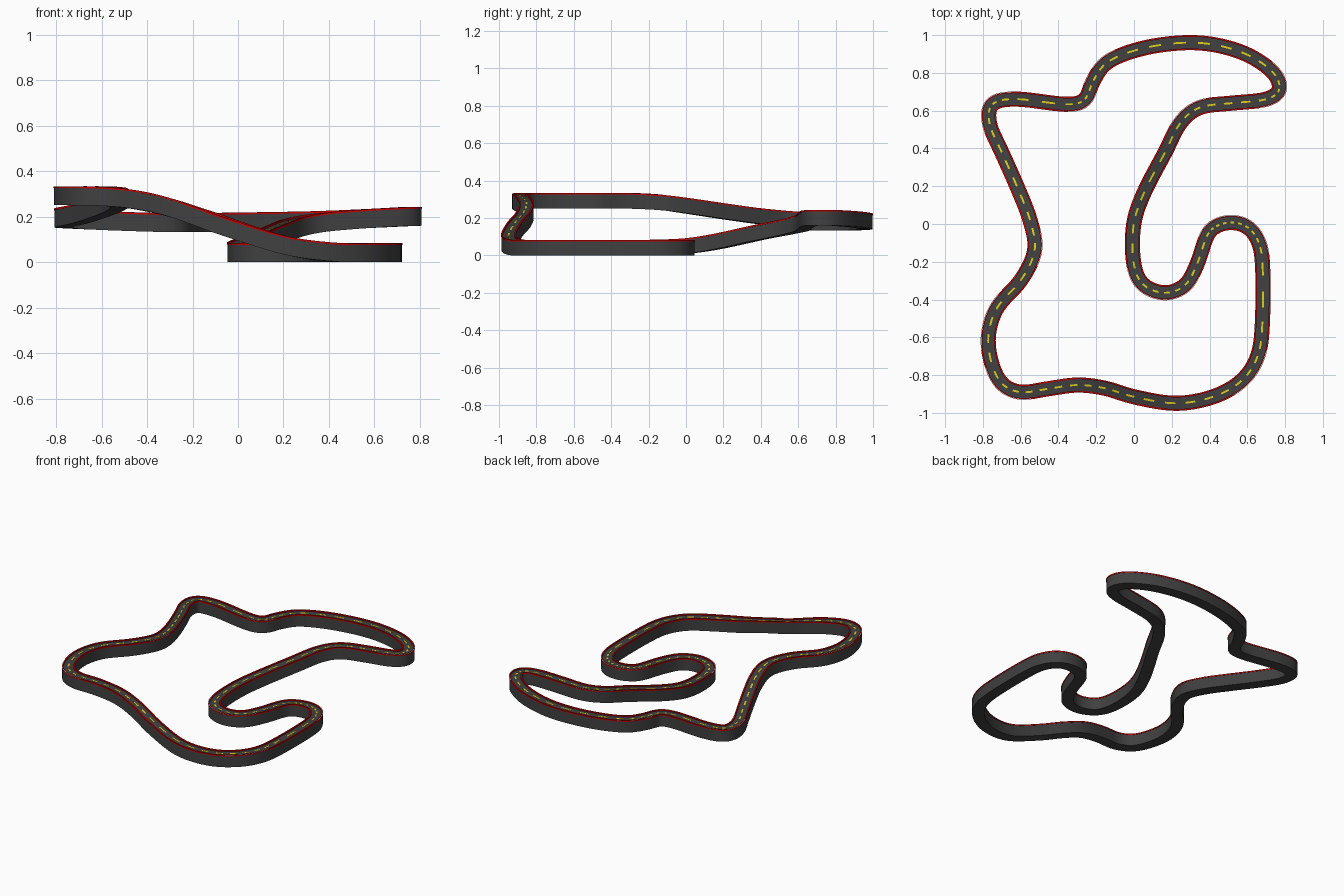
import bpy, bmesh
from mathutils import Vector

if "Cube" in bpy.data.objects:
    bpy.data.objects.remove(bpy.data.objects["Cube"])

# ---------- colours ----------
def mat(name, rgb):
    m = bpy.data.materials.new(name)
    m.diffuse_color = (*rgb, 1)
    m.use_nodes = True
    m.node_tree.nodes["Principled BSDF"].inputs["Base Color"].default_value = m.diffuse_color
    return m

ASPHALT = mat("dark grey asphalt", (0.052, 0.052, 0.052))
RED = mat("kerb red", (0.60, 0.0, 0.0))
WHITE = mat("kerb white", (0.85, 0.85, 0.85))
YELLOW = mat("centre line yellow", (0.75, 0.62, 0.01))

# ---------- centre line of the circuit: x, y, height of kerb top ----------
PATH = [Vector(p) for p in (
    (.68, -.20, .083), (.68, -.52, .083), (.655, -.70, .083), (.57, -.83, .083),
    (.42, -.915, .085), (.22, -.95, .112), (0, -.915, .18), (-.15, -.87, .232),
    (-.30, -.852, .282), (-.46, -.873, .317), (-.61, -.89, .331), (-.72, -.82, .333),
    (-.773, -.63, .333), (-.73, -.45, .333), (-.60, -.30, .333), (-.525, -.14, .325),
    (-.55, .02, .304), (-.62, .20, .277), (-.70, .38, .252), (-.765, .53, .238),
    (-.75, .635, .232), (-.62, .662, .225), (-.36, .633, .216), (-.26, .66, .215),
    (-.215, .76, .215), (-.13, .865, .216), (.08, .938, .219), (.34, .96, .224),
    (.57, .91, .233), (.73, .81, .241), (.77, .715, .243), (.70, .66, .240),
    (.52, .64, .229), (.35, .618, .213), (.245, .535, .193), (.165, .38, .162),
    (.055, .17, .116), (-.002, 0, .091), (-.003, -.20, .083), (.045, -.318, .083),
    (.16, -.365, .083), (.27, -.325, .083), (.335, -.21, .083), (.385, -.065, .083),
    (.435, -.012, .083), (.51, .008, .083), (.59, -.01, .083), (.65, -.075, .083))]
STEPS = 12

def sample_path():
    pts, n = [], len(PATH)
    for i in range(n):
        a, b, c, d = (PATH[(i + k) % n] for k in (-1, 0, 1, 2))
        for s in range(STEPS):
            t = s / STEPS
            pts.append(.5 * (2*b + (c - a)*t + (2*a - 5*b + 4*c - d)*t*t
                             + (3*b - a - 3*c + d)*t**3))
    for _ in range(6):                       # soften the corners a little
        pts = [(pts[i-1] + 2*pts[i] + pts[(i+1) % len(pts)]) / 4 for i in range(len(pts))]
    return pts

CENTRE = sample_path()
N = len(CENTRE)
SIDE, TURN = [], []
for i in range(N):
    t = CENTRE[(i+1) % N] - CENTRE[i-1]
    SIDE.append(Vector((t.y, -t.x, 0)).normalized())     # right hand of travel
    u = (CENTRE[i] - CENTRE[i-4]).normalized()
    v = (CENTRE[(i+4) % N] - CENTRE[i]).normalized()
    w = (CENTRE[(i+4) % N] - CENTRE[i-4]).length / 2
    TURN.append((u.x*v.y - u.y*v.x) / w)                 # + is a left bend

# ---------- sweep a closed section along the circuit ----------
def sweep(name, section, mats, rule=None, keep=lambda i: True):
    bm = bmesh.new()
    rings = [[bm.verts.new(CENTRE[i] + SIDE[i]*o + Vector((0, 0, z))) for o, z in section]
             for i in range(N)]
    k = len(section)
    for i in range(N):
        if not keep(i):
            continue
        a, b = rings[i], rings[(i+1) % N]
        for j in range(k):
            f = bm.faces.new((a[j], a[(j+1) % k], b[(j+1) % k], b[j]))
            if rule:
                f.material_index = rule(i, j)
    bmesh.ops.delete(bm, geom=[v for v in bm.verts if not v.link_faces], context='VERTS')
    bmesh.ops.recalc_face_normals(bm, faces=bm.faces)
    me = bpy.data.meshes.new(name)
    bm.to_mesh(me)
    bm.free()
    for m in mats:
        me.materials.append(m)
    ob = bpy.data.objects.new(name, me)
    bpy.context.collection.objects.link(ob)
    bpy.ops.object.select_all(action='DESELECT')
    ob.select_set(True)
    bpy.context.view_layer.objects.active = ob
    bpy.ops.object.shade_smooth_by_angle(angle=.6)
    return ob

# road bed with deep side walls
W = .038
sweep("road_bed", [(-W, -.083), (W, -.083), (W, -.008), (-W, -.008)], [ASPHALT])

# kerbs: red, with a thin white strip along the outside of bends
for name, s in (("left_kerb", -1), ("right_kerb", 1)):
    sec = [(s*o, z) for o, z in ((.031, -.008), (.031, 0), (.036, 0), (.040, 0), (.040, -.008))]
    sweep(name, sec, [RED, WHITE], lambda i, j, s=s: int(j == 2 and TURN[i]*s > 2.5))

# broken centre line
sweep("centre_dashes", [(-.005, -.008), (.005, -.008), (.005, -.0065), (-.005, -.0065)],
      [YELLOW], keep=lambda i: i % 6 < 3)
